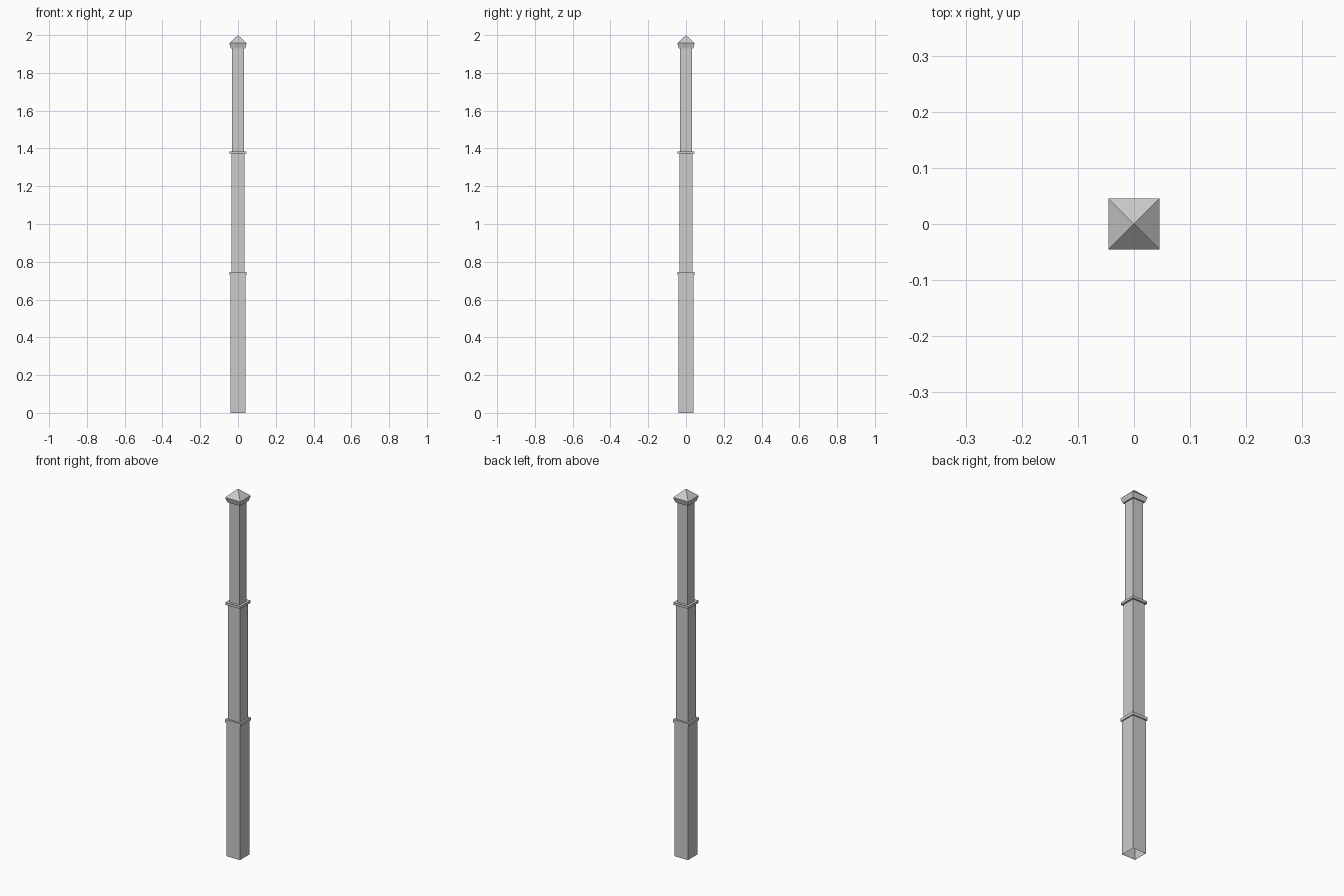
import bpy, bmesh

if "Cube" in bpy.data.objects:
    bpy.data.objects.remove(bpy.data.objects["Cube"])


def square_loft(name, profile):
    """Loft square rings through (half_width, z) points; zero width makes an apex. Ends stay open."""
    bm = bmesh.new()
    rings = []
    for h, z in profile:
        if h == 0:
            rings.append([bm.verts.new((0, 0, z))])
        else:
            rings.append([bm.verts.new((sx * h, sy * h, z))
                          for sx, sy in ((-1, -1), (1, -1), (1, 1), (-1, 1))])
    for a, b in zip(rings, rings[1:]):
        for i in range(4):
            j = (i + 1) % 4
            if len(b) == 1:
                bm.faces.new((a[i], a[j], b[0]))
            else:
                bm.faces.new((a[i], a[j], b[j], b[i]))
    mesh = bpy.data.meshes.new(name)
    bm.to_mesh(mesh)
    bm.free()
    obj = bpy.data.objects.new(name, mesh)
    bpy.context.collection.objects.link(obj)
    return obj


# Three shaft sections, each slimmer than the one below (open underneath)
for name, half, z0, z1 in (("lower_shaft", 0.040, 0.0, 0.731),
                           ("middle_shaft", 0.0355, 0.747, 1.372),
                           ("upper_shaft", 0.031, 1.385, 1.93)):
    square_loft(name, [(half, z0), (half, z1)])

# Thin collars covering the steps between sections
for name, half, below, above, z0, z1 in (
        ("lower_collar", 0.0455, 0.040, 0.0355, 0.731, 0.747),
        ("upper_collar", 0.0445, 0.0355, 0.031, 1.372, 1.385)):
    square_loft(name, [(below, z0), (half, z0), (half, z1), (above, z1)])

# Flared cap with a pyramid point
square_loft("pointed_cap", [(0.031, 1.93), (0.038, 1.93), (0.0455, 1.957), (0, 2.0)])
